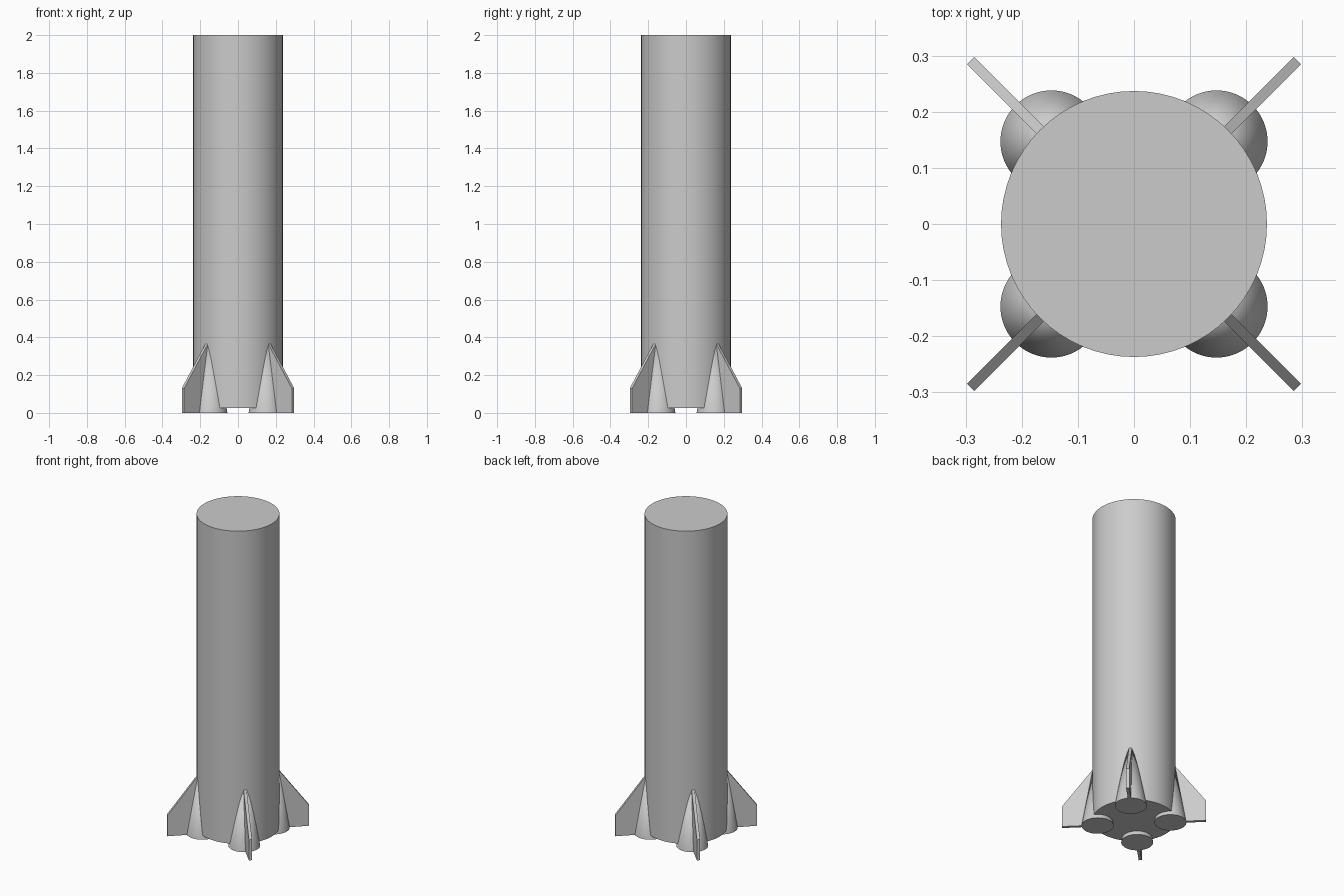
import bpy
import bmesh
import math
from mathutils import Matrix, Vector

cube = bpy.data.objects.get("Cube")
if cube:
    bpy.data.objects.remove(cube, do_unlink=True)

# Single grey paint
GREY = (0.6, 0.6, 0.6, 1)
paint = bpy.data.materials.new("grey_paint")
paint.use_nodes = True
paint.diffuse_color = GREY
paint.node_tree.nodes["Principled BSDF"].inputs["Base Color"].default_value = GREY

BODY_RADIUS, BODY_BOTTOM, HEIGHT = 0.237, 0.025, 2.0
POD_OFFSET, POD_RADIUS, POD_HEIGHT = 0.208, 0.091, 0.53
FIN_THICKNESS = 0.018
# Fin outline as (distance from axis, height)
FIN_OUTLINE = [(0.285, 0), (0.412, 0), (0.412, 0.13), (0.232, 0.37), (0.22, 0.37)]


def add_object(name, bm, smooth):
    bmesh.ops.recalc_face_normals(bm, faces=bm.faces)
    mesh = bpy.data.meshes.new(name)
    bm.to_mesh(mesh)
    bm.free()
    mesh.materials.append(paint)
    obj = bpy.data.objects.new(name, mesh)
    bpy.context.collection.objects.link(obj)
    if smooth:
        bpy.ops.object.select_all(action='DESELECT')
        obj.select_set(True)
        bpy.context.view_layer.objects.active = obj
        bpy.ops.object.shade_smooth_by_angle(angle=math.radians(30))
    return obj


def add_cone(name, bottom_radius, top_radius, z0, z1, xy=(0, 0)):
    bm = bmesh.new()
    centre = Matrix.Translation((xy[0], xy[1], (z0 + z1) / 2))
    bmesh.ops.create_cone(bm, cap_ends=True, segments=64, radius1=bottom_radius,
                          radius2=top_radius, depth=z1 - z0, matrix=centre)
    return add_object(name, bm, True)


def add_fin(name, angle):
    bm = bmesh.new()
    face = bm.faces.new([bm.verts.new((r, -FIN_THICKNESS / 2, z)) for r, z in FIN_OUTLINE])
    side = bmesh.ops.extrude_face_region(bm, geom=[face])
    moved = [v for v in side["geom"] if isinstance(v, bmesh.types.BMVert)]
    bmesh.ops.translate(bm, verts=moved, vec=Vector((0, FIN_THICKNESS, 0)))
    bmesh.ops.rotate(bm, verts=bm.verts, matrix=Matrix.Rotation(angle, 3, 'Z'))
    return add_object(name, bm, False)


# Main tube
add_cone("body_tube", BODY_RADIUS, BODY_RADIUS, BODY_BOTTOM, HEIGHT)

# Four conical engine pods, each carrying a fin, on the diagonals
for i, corner in enumerate(("back_left", "back_right", "front_right", "front_left")):
    angle = math.radians(45 + 90 * i)
    spot = (POD_OFFSET * math.cos(angle), POD_OFFSET * math.sin(angle))
    add_cone(corner + "_engine_pod", POD_RADIUS, 0, 0, POD_HEIGHT, spot)
    add_fin(corner + "_fin", angle)
